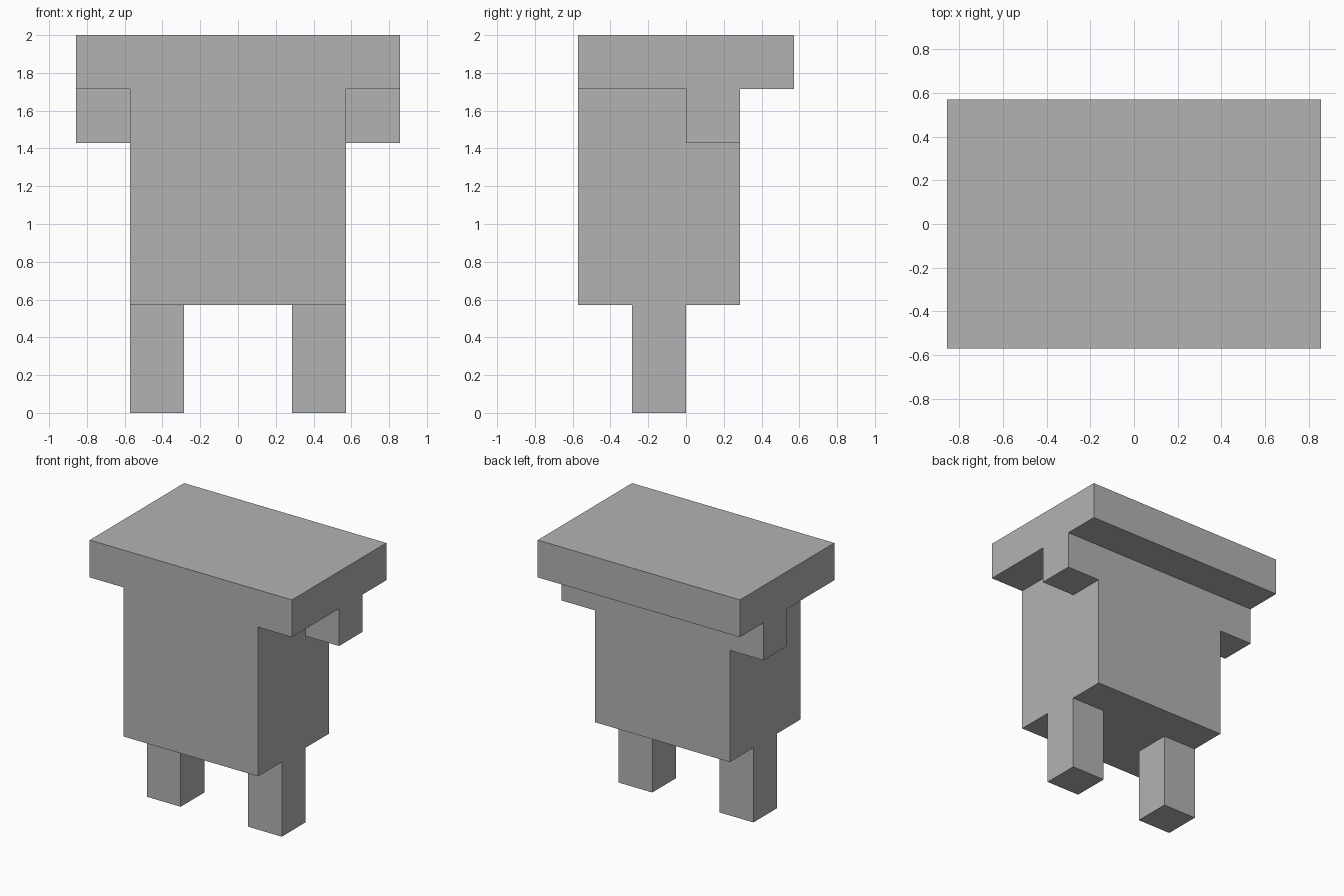
import bpy
import bmesh
from mathutils import Vector

cube = bpy.data.objects.get("Cube")
if cube:
    bpy.data.objects.remove(cube, do_unlink=True)

U = 2 / 7  # block grid unit: the model is seven blocks tall

grey = bpy.data.materials.new("plain grey")
grey.use_nodes = True
colour = (0.45, 0.45, 0.45, 1)
grey.diffuse_color = colour
grey.node_tree.nodes["Principled BSDF"].inputs["Base Color"].default_value = colour


def box(name, low, high):
    """Flat-faced box between two corners given in block units."""
    low, high = Vector(low) * U, Vector(high) * U
    bm = bmesh.new()
    bmesh.ops.create_cube(bm, size=1)
    bmesh.ops.scale(bm, vec=high - low, verts=bm.verts)
    mesh = bpy.data.meshes.new(name)
    bm.to_mesh(mesh)
    bm.free()
    mesh.materials.append(grey)
    obj = bpy.data.objects.new(name, mesh)
    obj.location = (low + high) / 2
    bpy.context.collection.objects.link(obj)
    return obj


# Top slab and main body, flush at the front
box("top_slab", (-3, -2, 6), (3, 2, 7))
box("body", (-2, -2, 2), (2, 1, 6))

# Paired legs and side blocks
for side, sign in (("left", 1), ("right", -1)):
    def pair(name, inner, outer, y, z):
        xs = sorted((sign * inner, sign * outer))
        box(f"{side}_{name}", (xs[0], y[0], z[0]), (xs[1], y[1], z[1]))

    pair("leg", 1, 2, (-1, 0), (0, 2))
    pair("side_block", 2, 3, (0, 1), (5, 6))
